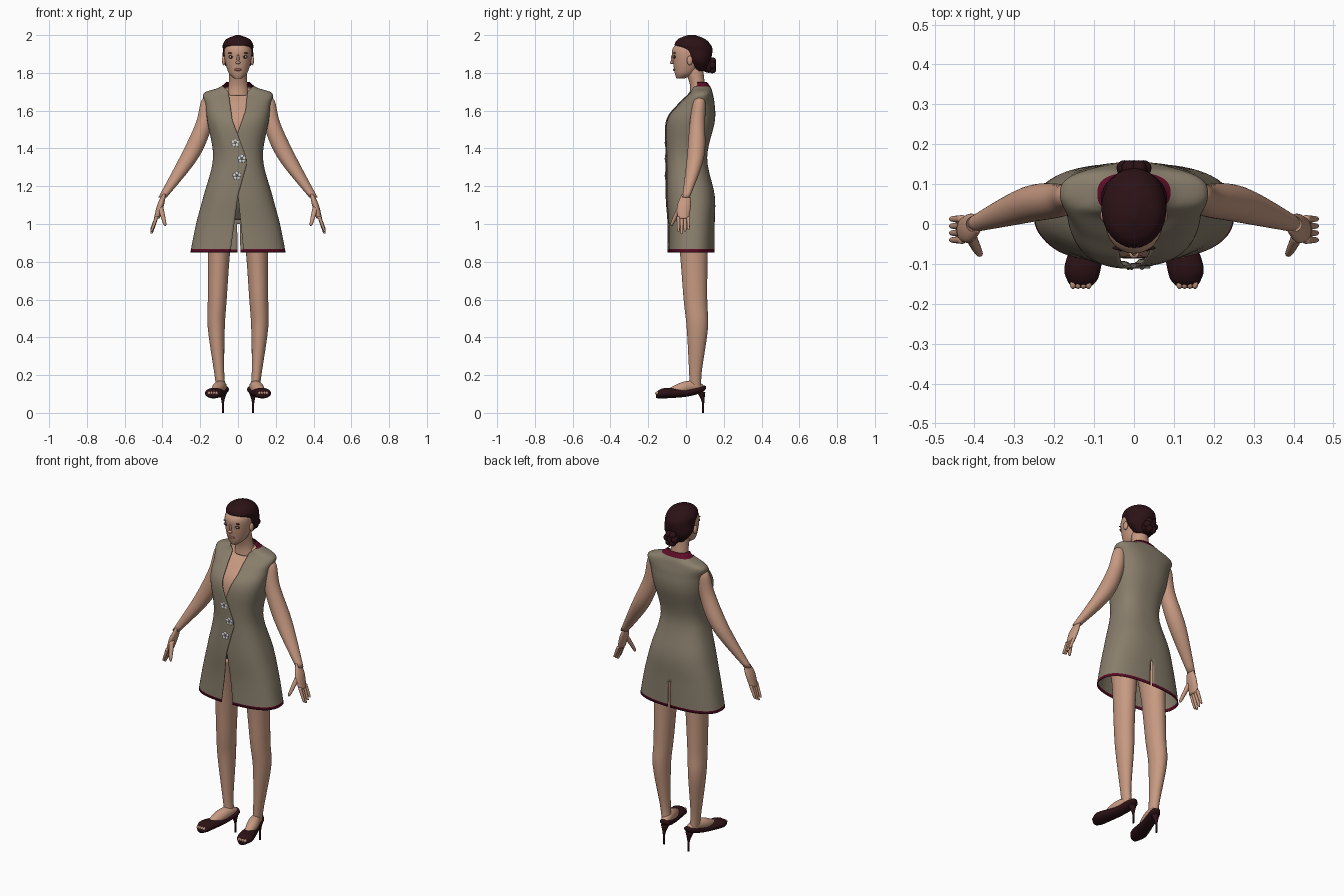
import bpy, bmesh
from math import pi, sin, cos, atan, copysign
from mathutils import Matrix

cube = bpy.data.objects.get("Cube")
if cube:
    bpy.data.objects.remove(cube)


def material(name, *rgb):
    made = bpy.data.materials.new(name)
    made.use_nodes = True
    made.diffuse_color = (*rgb, 1)
    shader = made.node_tree.nodes["Principled BSDF"]
    shader.inputs["Base Color"].default_value = (*rgb, 1)
    return made


skin = material("skin", .57, .32, .22)
fabric = material("beige_fabric", .25, .21, .15)
trim = material("crimson_trim", .11, .004, .02)
dark = material("dark_maroon", .025, .006, .008)
white = material("pale_white", .65, .67, .7)
lip = material("lip_rose", .36, .13, .1)
shadow = material("eye_shadow", .09, .04, .03)


def finish(name, bm, materials, rule=None):
    """Turn a bmesh into a smooth object, with materials set by a rule."""
    bmesh.ops.recalc_face_normals(bm, faces=bm.faces)
    removed = []
    for face in bm.faces:
        face.smooth = True
        choice = rule(face.calc_center_median()) if rule else 0
        if choice is None:
            removed.append(face)
        else:
            face.material_index = choice
    bmesh.ops.delete(bm, geom=removed, context="FACES")
    mesh = bpy.data.meshes.new(name)
    bm.to_mesh(mesh)
    bm.free()
    for item in materials:
        mesh.materials.append(item)
    made = bpy.data.objects.new(name, mesh)
    bpy.context.collection.objects.link(made)
    return made


def spline(keys, steps):
    """Smoothly fill in rings between the given ones."""
    last = len(keys) - 1
    out = []
    for i in range(last):
        four = [keys[min(max(i + d, 0), last)] for d in (-1, 0, 1, 2)]
        for k in range(steps):
            t = k / steps
            out.append([b + t * (c - a + t * (2*a - 5*b + 4*c - d + t * (3*b - a - 3*c + d))) / 2
                        for a, b, c, d in zip(*four)])
    return out + [list(keys[last])]


def lookup(table, level):
    for (low, start), (high, end) in zip(table, table[1:]):
        if level <= high:
            return start + (end - start) * max(0, (level - low) / (high - low))
    return table[-1][1]


def loft(name, rings, materials, side=1, power=2, columns=32, along_y=False, edges=None, rule=None):
    """Skin rings of (level, centre, centre, radius, radius).
    With edges, the skin is an open sheet whose two ends meet at the front."""
    bm = bmesh.new()
    rows = []

    def edge_angle(table, level, width):
        x = lookup(table, level)
        u = min(abs(x) / width, .985)
        return copysign(atan(u / (1 - u**power) ** (1 / power)), x)

    for level, cx, cy, rx, ry in spline(rings, 6):
        start, end = 0, 2 * pi
        if edges:
            start = edge_angle(edges[0], level, rx)
            end += edge_angle(edges[1], level, rx)
        row = []
        for j in range(columns + 1 if edges else columns):
            share = j / columns
            angle = start + (end - start) * share
            reach = (abs(cos(angle))**power + abs(sin(angle))**power) ** (-1 / power)
            x = side * (cx + rx * reach * sin(angle))
            y = cy - ry * reach * cos(angle)
            if edges:  # one panel laps over the other
                y -= .006 * min(1, max(0, share - .85) * 20)
            row.append(bm.verts.new((x, level, y) if along_y else (x, y, level)))
        rows.append(row)
    for low, high in zip(rows, rows[1:]):
        for j in range(columns):
            k = (j + 1) % len(low)
            bm.faces.new((low[j], low[k], high[k], high[j]))
    if not edges:
        bm.faces.new(rows[0])
        bm.faces.new(rows[-1])
    return finish(name, bm, materials, rule)


def body(name, rows, *materials, **options):
    """Central part from rows of (height, half width, front, back)."""
    rings = [(z, 0, (front + back) / 2, width, (back - front) / 2)
             for z, width, front, back in rows]
    return loft(name, rings, materials, **options)


def limb(name, rows, colour, side, depth=1, **options):
    """Side part from rows of (level, centre, centre, radius)."""
    rings = [(level, cx, cy, r, r * depth) for level, cx, cy, r in rows]
    return loft(name, rings, [colour], side, **options)


def blobs(name, parts, colour):
    bm = bmesh.new()
    for place, size in parts:
        matrix = Matrix.Translation(place) @ Matrix.Diagonal((*size, 1))
        bmesh.ops.create_uvsphere(bm, u_segments=16, v_segments=10, radius=1, matrix=matrix)
    return finish(name, bm, [colour])


# Dress: wrapped sheet with a V neck, front and back slits, hem band and collar
dress_rows = [(.85, .25, -.09, .15), (1, .22, -.09, .15), (1.15, .18, -.1, .15),
              (1.35, .13, -.1, .11), (1.54, .16, -.1, .15), (1.63, .17, -.04, .15),
              (1.69, .18, .02, .14), (1.72, .1, .03, .13), (1.75, .06, .03, .11)]
left_edge = [(.85, .03), (1.15, 0), (1.46, -.01), (1.6, .04), (1.7, .05), (1.73, .08)]
right_edge = [(.85, -.04), (1.15, 0), (1.33, .05), (1.47, 0),
              (1.55, -.03), (1.7, -.05), (1.73, -.08)]


def dress_rule(centre):
    if abs(centre.x) < .0075 and centre.y > .1 and centre.z < 1:
        return None
    return 1 if centre.z < .875 or centre.z > 1.727 else 0


dress = body("dress", dress_rows, fabric, trim, power=2.5, columns=97,
             edges=(left_edge, right_edge), rule=dress_rule)
shell = dress.modifiers.new("thickness", "SOLIDIFY")
shell.thickness = .004
shell.offset = 0

# Torso sits just inside the dress, with briefs in the dress fabric
inset = .02
torso_rows = [(z, width - inset, front + inset, back - inset)
              for z, width, front, back in dress_rows[2:-1]]
body("torso", [(1.02, .06, .01, .08)] + torso_rows, skin, fabric, power=2.5, columns=48,
     rule=lambda centre: 1 if centre.z < 1.13 else 0)
body("neck", [(1.68, .06, .02, .11), (1.74, .05, .02, .1), (1.83, .045, -.01, .09)], skin)

# Head, face, hair and bun
body("head", [(1.77, .02, -.05, -.01), (1.8, .05, -.06, .05), (1.87, .07, -.07, .09),
              (1.93, .07, -.07, .1), (1.98, .04, -.02, .06)], skin, power=2.1)
body("hair", [(1.81, .04, .04, .11), (1.86, .08, .01, .13), (1.92, .08, -.04, .14),
              (1.95, .08, -.06, .13), (1.98, .06, -.04, .1), (2, .01, .01, .05)], dark)
curls = [((.024 * cos(a), .14, 1.84 + .026 * sin(a)), (.02, .02, .02))
         for a in [i * pi / 3 for i in range(6)]]
blobs("hair_bun", [((0, .12, 1.84), (.04, .04, .04))] + curls, dark)
blobs("nose", [((0, -.075, 1.855), (.013, .011, .008)), ((0, -.07, 1.875), (.007, .01, .025))], skin)
blobs("lips", [((0, -.06, 1.817), (.02, .01, .007))], lip)

# Parts that come in pairs
for side, tag in ((1, "left_"), (-1, "right_")):
    blobs(tag + "ear", [((side * .075, .02, 1.865), (.01, .015, .025))], skin)
    blobs(tag + "eyebrow", [((side * .034, -.06, 1.905), (.02, .006, .003))], dark)
    for part, size, colour in (("eyelid", (.018, .005, .01), shadow),
                               ("eye", (.013, .007, .006), white),
                               ("iris", (.006, .009, .006), dark)):
        blobs(tag + part, [((side * .033, -.06, 1.885), size)], colour)

    limb(tag + "arm", [(1.68, .15, .07, .01), (1.65, .16, .07, .035), (1.53, .18, .06, .045),
                       (1.35, .26, .05, .05), (1.14, .4, 0, .022)], skin, side, depth=.9)
    limb(tag + "palm", [(1.16, .39, 0, .01), (1.1, .41, -.01, .018), (1.03, .43, -.015, .015)],
         skin, side, depth=2)
    for i in range(4):
        y = .0175 * i - .04
        tip = .95 + .01 * abs(i - 1)
        limb(f"{tag}finger_{i + 1}", [(tip, .46, y, .003), (tip + .01, .455, y, .007),
                                      (1.04, .43, y, .01)], skin, side, columns=12)
    limb(tag + "thumb", [(.99, .385, -.075, .004), (1.01, .39, -.07, .01),
                         (1.09, .41, -.03, .015)], skin, side, columns=12)

    limb(tag + "leg", [(.13, .09, .05, .025), (.22, .1, .05, .027), (.45, .115, .06, .045),
                       (.6, .11, .05, .05), (.87, .1, .04, .06), (1.08, .09, .03, .08)],
         skin, side, depth=1.25)
    limb(tag + "foot", [(.09, .08, .13, .02), (.04, .09, .14, .03), (-.02, .105, .13, .033),
                        (-.09, .12, .11, .02)], skin, side, along_y=True)

    # Pump with open toe and stiletto heel
    limb(tag + "shoe", [(.105, .08, .135, .012), (.08, .08, .125, .032), (0, .1, .107, .036),
                        (-.1, .127, .105, .046), (-.14, .13, .1, .038), (-.16, .133, .09, .02)],
         dark, side, depth=.6, along_y=True)
    limb(tag + "heel", [(0, .08, .09, .005), (.06, .08, .09, .007), (.11, .08, .08, .022)],
         dark, side, columns=16)
    blobs(tag + "toes", [((side * (.114 + .013 * i), -.15, .104), (.008, .013, .009))
                         for i in range(4)], skin)

# Flower fastenings down the front
for number, (x, z) in enumerate(((-.014, 1.43), (.02, 1.345), (-.006, 1.255)), 1):
    petals = [((x + .014 * sin(a), -.109, z + .014 * cos(a)), (.009, .003, .009))
              for a in [k * 2 * pi / 5 for k in range(5)]]
    blobs(f"flower_{number}", petals, white)
    blobs(f"flower_centre_{number}", [((x, -.111, z), (.005, .004, .005))], fabric)
